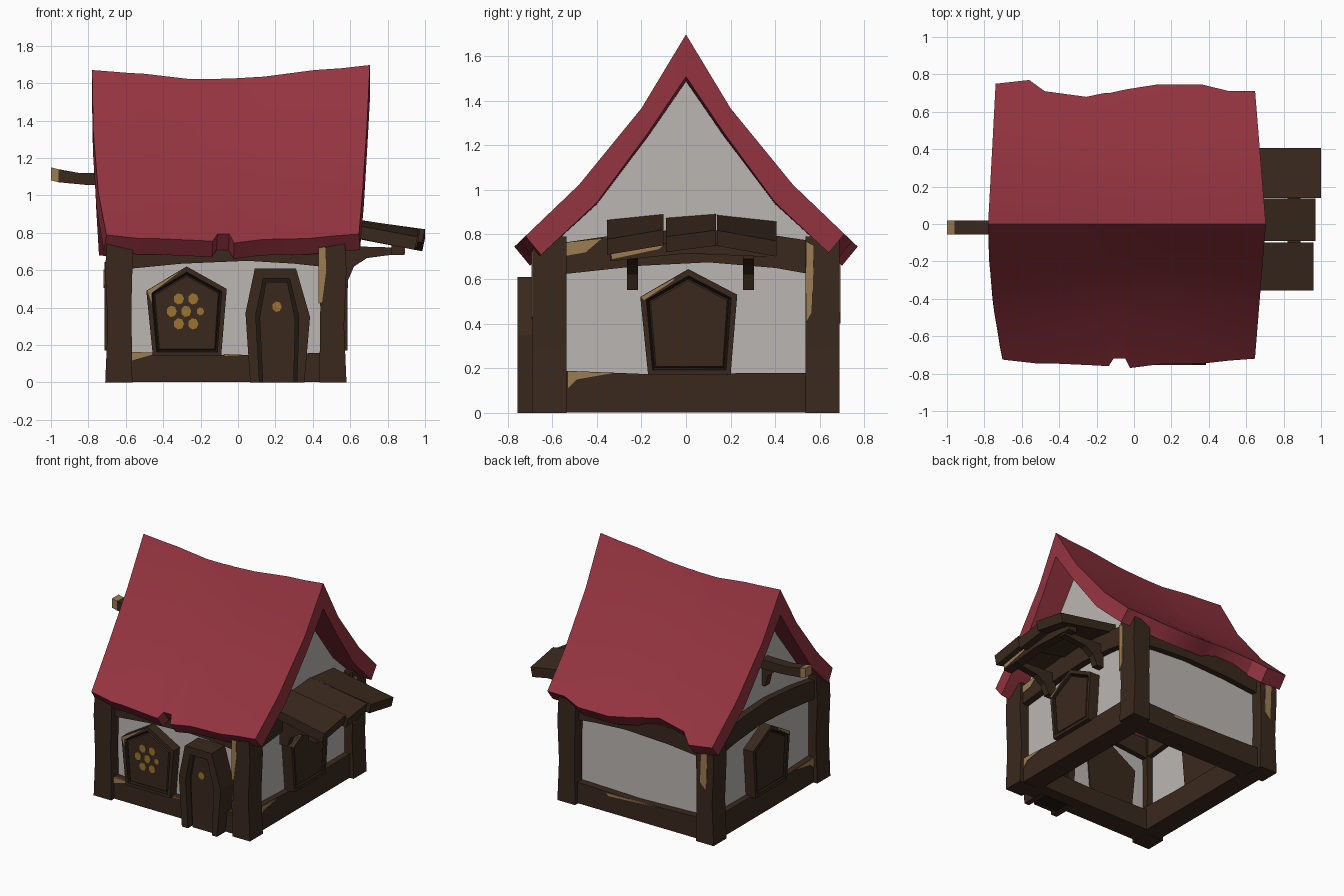
import bpy, bmesh, math

if "Cube" in bpy.data.objects:
    bpy.data.objects.remove(bpy.data.objects["Cube"])

def material(name, rgb):
    m = bpy.data.materials.new(name)
    m.diffuse_color = (*rgb, 1)
    m.use_nodes = True
    m.node_tree.nodes["Principled BSDF"].inputs["Base Color"].default_value = m.diffuse_color
    return m

RED = material("roof red", (0.295, 0.034, 0.051))
WALL = material("plaster", (0.50, 0.47, 0.45))
WOOD = material("dark wood", (0.042, 0.022, 0.0125))
GAP = material("groove brown", (0.014, 0.009, 0.006))
CHIP = material("bare wood", (0.33, 0.205, 0.085))
GOLD = material("gold glass", (0.32, 0.175, 0.028))

def finish(bm, name, *mats):
    bmesh.ops.recalc_face_normals(bm, faces=bm.faces)
    me = bpy.data.meshes.new(name)
    bm.to_mesh(me)
    bm.free()
    for m in mats:
        me.materials.append(m)
    ob = bpy.data.objects.new(name, me)
    bpy.context.collection.objects.link(ob)
    return ob

def prism(name, pts, axis, a, b, mat=WOOD, rings=None):
    """Extrude a 2D outline (horizontal, z) along x or y from a to b; optionally groove face b."""
    bm = bmesh.new()
    def put(u, v, d):
        return bm.verts.new((d, u, v) if axis == 'x' else (u, d, v))
    va = [put(u, v, a) for u, v in pts]
    vb = [put(u, v, b) for u, v in pts]
    bm.faces.new(va)
    cap = bm.faces.new(vb)
    n = len(pts)
    for i in range(n):
        bm.faces.new((va[i], va[(i + 1) % n], vb[(i + 1) % n], vb[i]))
    bmesh.ops.recalc_face_normals(bm, faces=bm.faces)
    for thick, depth, idx in rings or []:
        for f in bmesh.ops.inset_individual(bm, faces=[cap], thickness=thick, depth=depth)["faces"]:
            f.material_index = idx
        cap.material_index = 0
    return finish(bm, name, mat, GAP)

def disc(cx, cz, r, n=7):
    return [(cx + r * math.cos(i * math.tau / n), cz + r * 1.1 * math.sin(i * math.tau / n)) for i in range(n)]

CX = -0.065  # house centre in x

# Sagging roof: stations along the ridge (t, ridge height, front eave, back eave)
stations = [(0, 1.67, .725, .75), (.13, 1.655, .745, .77), (.19, 1.65, .745, .71), (.35, 1.622, .755, .68),
            (.42, 1.622, .76, .70), (.44, 1.622, .72, .70), (.487, 1.625, .72, .715), (.505, 1.625, .77, .72),
            (.62, 1.635, .75, .745), (.80, 1.67, .745, .745), (.90, 1.68, .73, .71), (1, 1.697, .72, .71)]
bm = bmesh.new()
rings = []
for t, R, yf, yb in stations:
    s = R - 1.69
    def half(e):
        outer = [(0, R), (.2, 1.36 + .8 * s), (.48, 1.02 + .4 * s), (e, .755 + (.76 - e) * .95)]
        inner = [(0, R - .19), (.17, 1.25 + .8 * s), (.40, .94 + .4 * s), (e - .07, .67 + (.76 - e) * .95)]
        return outer, inner
    fo, fi = half(yf)
    bo, bi = half(yb)
    loop = [(-y, z) for y, z in fo[::-1]] + bo[1:] + bi[::-1] + [(-y, z) for y, z in fi[1:]]
    ring = []
    for y, z in loop:
        k = min(1, abs(y) / .74)
        x0 = -.78 + (.04 * k if y > 0 else .08 * k ** 2)
        x1 = .705 - .06 * k
        ring.append(bm.verts.new((x0 + (x1 - x0) * t, y, z)))
    rings.append(ring)
for p, q in zip(rings, rings[1:]):
    for i in range(14):
        j = (i + 1) % 14
        bm.faces.new((p[i], p[j], q[j], q[i]))
for r in (rings[0], rings[-1]):
    for i in range(6):
        bm.faces.new((r[i], r[i + 1], r[12 - i], r[13 - i]))
roof = finish(bm, "roof", RED)
bpy.context.view_layer.objects.active = roof
roof.select_set(True)
bpy.ops.object.shade_smooth_by_angle(angle=math.radians(28))

# Walls, posts and beams, mirrored to both sides
for sgn, fb, lr in ((-1, "front", "left"), (1, "back", "right")):
    prism(fb + "_wall", [(-.63, .1), (.50, .1), (.50, .76), (-.63, .76)], 'y', sgn * .58, sgn * .60, WALL)
    gable = [(-.6, .1), (.6, .1), (.6, .79), (.4, .96), (.17, 1.27), (0, 1.51),
             (-.17, 1.27), (-.4, .96), (-.6, .79)]
    prism(lr + "_gable_wall", gable, 'x', CX + sgn * .55, CX + sgn * .57, WALL)
    prism(fb + "_base_beam", [(-.66, .002), (.53, .002), (.53, .16), (-.05, .145), (-.66, .165)],
          'y', sgn * .49, sgn * .655)
    prism(lr + "_base_beam", [(-.57, .002), (.57, .002), (.57, .18), (-.2, .175), (-.57, .19)],
          'x', CX + sgn * .46, CX + sgn * .615)
    prism(fb + "_top_beam", [(-.66, .60), (-.3, .635), (.05, .65), (.3, .635), (.53, .61),
                             (.53, .76), (-.66, .76)], 'y', sgn * .54, sgn * .645)
    prism(lr + "_top_beam", [(-.57, .62), (-.2, .66), (.1, .675), (.4, .65), (.57, .62),
                             (.57, .77), (.3, .81), (0, .825), (-.3, .80), (-.57, .76)],
          'x', CX + sgn * .51, CX + sgn * .62)
    for sy, name in ((-1, "front"), (1, "back")):
        xs = [(.645, 0), (.50, 0), (.505, .4), (.495, .79), (.635, .79), (.645, .6), (.632, .3)]
        prism(name + "_" + lr + "_post", [(CX + sgn * u, v) for u, v in xs], 'y', sy * .535, sy * .688)

# Windows: framed pentagons with a groove around the panel
groove = [(.03, 0, 0), (.014, -.018, 1), (.008, .01, 0)]
front = [(-.455, .14), (-.49, .49), (-.275, .62), (-.06, .50), (-.09, .14)]
side = [(-.17, .17), (-.205, .52), (.01, .645), (.23, .53), (.20, .17)]
prism("front_window", front, 'y', -.57, -.675, WOOD, groove)
prism("right_window", side, 'x', CX + .54, CX + .65, WOOD, groove)
prism("left_window", side, 'x', CX - .54, CX - .65, WOOD, groove)
# Gold panes: a centre, a ring of five and a small one at the right
for i in range(7):
    a = i * math.tau / 6
    r = 0 if i == 6 else .077
    pts = disc(-.278 + r * math.cos(a), .38 + r * math.sin(a), (.02 if i == 0 else .028))
    prism("glass_pane_%d" % i, pts, 'y', -.664, -.672, GOLD)

# Door: arched frame, groove, panel, spy hole
arch = [(.065, 0), (.04, .37), (.09, .61), (.31, .61), (.385, .35), (.355, 0)]
inner = [(.115, 0), (.095, .36), (.135, .555), (.275, .555), (.325, .35), (.315, 0)]
prism("door_frame", arch + inner[::-1], 'y', -.58, -.755)
prism("door_recess", inner, 'y', -.58, -.70, GAP)
prism("door_panel", [(.215 + (x - .215) * .83, z * .965) for x, z in inner], 'y', -.69, -.722)
prism("door_spy_hole", disc(.208, .405, .026), 'y', -.72, -.727, GOLD)

# Plank awning over the right window, crooked more at the outer end
for i, (y0, y1, xe, dz, tilt) in enumerate([(-.355, -.10, .96, -.01, .17), (-.09, .135, .97, -.005, .13),
                                            (.14, .405, 1.0, -.015, -.18)]):
    ob = prism("awning_plank_%d" % i, [(.49, .825 + dz), (.49, .89 + dz), (xe, .81 + dz), (xe - .015, .74 + dz)],
               'y', y0, y1)
    for v in ob.data.vertices:
        v.co.z += (v.co.y - (y0 + y1) / 2) * tilt * (1 if v.co.x > .7 else .6)
prism("awning_cross_beam", [(-.34, .68), (.0, .715), (.36, .70), (.36, .75), (0, .77), (-.34, .74)], 'x', .82, .89)
for y, name in ((-.24, "front"), (.28, "back")):
    prism("awning_bracket_" + name, [(.53, .55), (.59, .55), (.62, .62), (.69, .665), (.88, .69), (.88, .72), (.53, .73)],
          'y', y - .025, y + .025)

# Sign beam under the left gable, with brace and worn tip
prism("sign_beam", [(-.96, 1.07), (-.8, 1.055), (-.58, 1.05), (-.58, 1.12), (-.85, 1.12), (-.96, 1.14)],
      'y', -.055, .02)
prism("sign_beam_tip", [(-1, 1.08), (-.96, 1.07), (-.96, 1.14), (-1, 1.15)], 'y', -.055, .02, CHIP)
prism("sign_beam_brace", [(-.6, .92), (-.66, .92), (-.68, 1.0), (-.75, 1.06), (-.6, 1.06)], 'y', -.045, .01)

def chip(name, axis, d, *pts):
    prism("worn_chip_" + name, pts, axis, d - .004, d + .004, CHIP)

# Worn chips on the timber, as thin plates
chip("front_post", 'y', -.688, (.43, .42), (.45, .43), (.472, .6), (.465, .75), (.432, .77))
chip("front_base", 'y', -.655, (-.575, .163), (-.575, .115), (-.46, .148), (-.4, .158))
chip("front_sill", 'y', -.655, (.04, .147), (-.07, .142), (-.08, .152))
chip("front_window", 'y', -.675, (-.485, .49), (-.3, .6), (-.46, .48), (-.46, .42))
chip("back_base", 'y', .655, (-.2, .148), (.2, .145), (.18, .125), (0, .135))
chip("back_post", 'y', .688, (-.65, .4), (-.60, .45), (-.61, .7), (-.66, .68))
chip("right_top", 'x', .555, (-.565, .76), (-.565, .70), (-.45, .72), (-.38, .78))
chip("right_post", 'x', .58, (.537, .4), (.565, .45), (.575, .75), (.537, .77))
chip("awning", 'x', .89, (-.34, .735), (-.1, .755), (-.12, .735), (-.33, .69))
for d, lr in ((.55, "right"), (-.68, "left")):
    chip(lr + "_base", 'x', d, (-.53, .187), (-.53, .11), (-.49, .15), (-.33, .178))
for d, lr in ((.585, "right"), (-.715, "left")):
    chip(lr + "_window", 'x', d, (-.2, .52), (-.05, .605), (-.06, .59), (-.19, .505))
